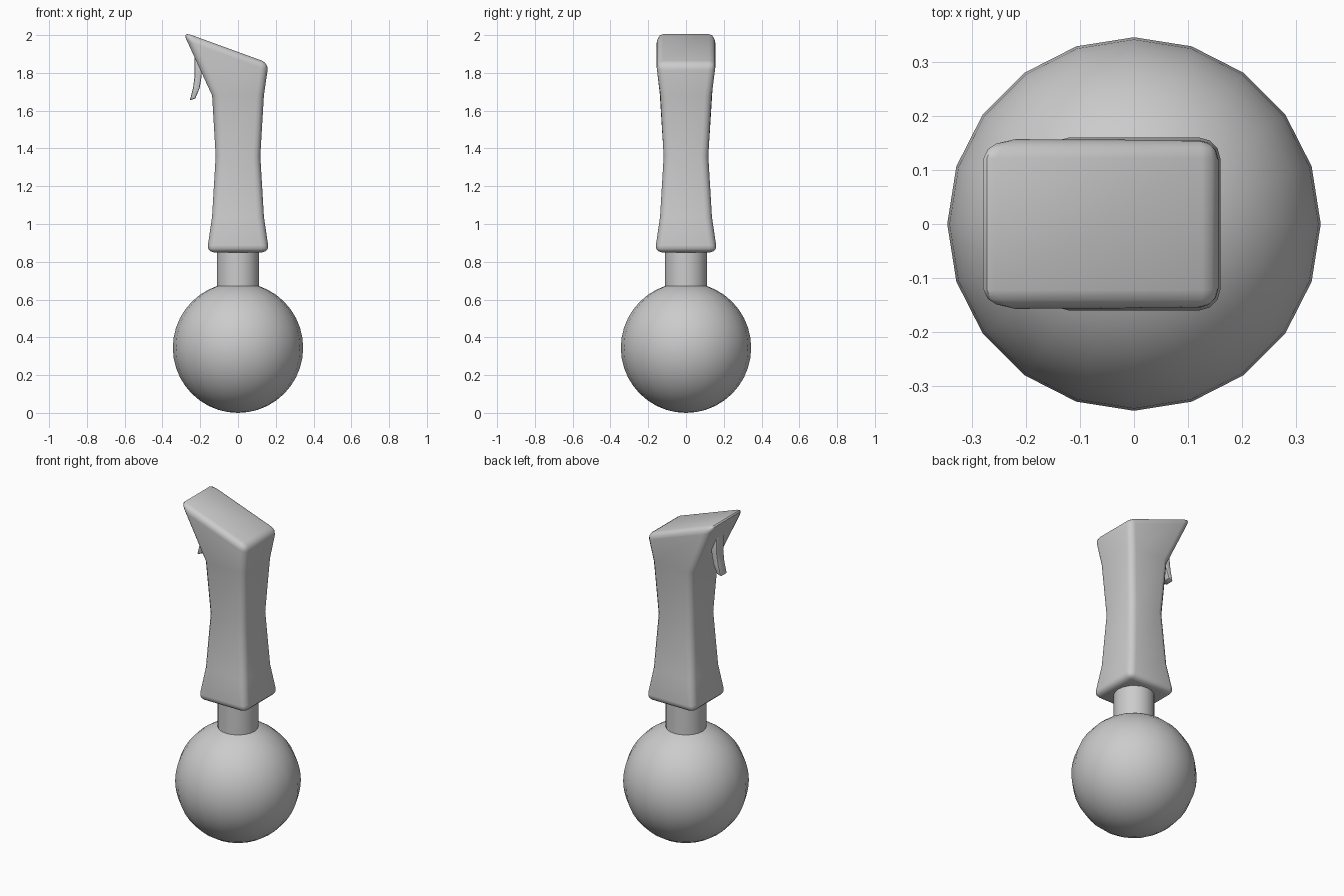
import bpy, bmesh, math

cube = bpy.data.objects.get("Cube")
if cube:
    bpy.data.objects.remove(cube, do_unlink=True)

grey = bpy.data.materials.new("plain_grey")
grey.use_nodes = True
colour = (0.6, 0.6, 0.6, 1)
grey.diffuse_color = colour
grey.node_tree.nodes["Principled BSDF"].inputs["Base Color"].default_value = colour


def finish(obj, name, angle=35):
    obj.name = name
    obj.data.materials.clear()
    obj.data.materials.append(grey)
    bpy.ops.object.select_all(action="DESELECT")
    obj.select_set(True)
    bpy.context.view_layer.objects.active = obj
    bpy.ops.object.shade_smooth_by_angle(angle=math.radians(angle))


def loft(name, rings, bevel, segments, limit):
    """Skin four-cornered rings, cap both ends and round the sharp edges."""
    bm = bmesh.new()
    loops = [[bm.verts.new(p) for p in ring] for ring in rings]
    for low, high in zip(loops, loops[1:]):
        for i in range(4):
            j = (i + 1) % 4
            bm.faces.new((low[i], low[j], high[j], high[i]))
    bm.faces.new(loops[0][::-1])
    bm.faces.new(loops[-1])
    bmesh.ops.recalc_face_normals(bm, faces=bm.faces)
    sharp = [e for e in bm.edges if e.calc_face_angle() > math.radians(limit)]
    bmesh.ops.bevel(bm, geom=sharp, offset=bevel, segments=segments,
                    profile=0.5, affect="EDGES", clamp_overlap=True)
    mesh = bpy.data.meshes.new(name)
    bm.to_mesh(mesh)
    bm.free()
    obj = bpy.data.objects.new(name, mesh)
    bpy.context.collection.objects.link(obj)
    finish(obj, name, 40)


def section(left, z_left, right, z_right, half):
    return [(left, -half, z_left), (right, -half, z_right),
            (right, half, z_right), (left, half, z_left)]


# Ball at the base
bpy.ops.mesh.primitive_uv_sphere_add(segments=20, ring_count=20, radius=0.345,
                                     location=(0, 0, 0.345))
finish(bpy.context.object, "ball")

# Neck joining ball and grip
bpy.ops.mesh.primitive_cylinder_add(vertices=20, radius=0.112, depth=0.26,
                                    location=(0, 0, 0.76))
finish(bpy.context.object, "neck")

# Waisted grip with a slanted, overhanging head
loft("grip", [
    section(-0.165, 0.85, 0.165, 0.85, 0.165),
    section(-0.137, 1.04, 0.137, 1.04, 0.137),
    section(-0.118, 1.36, 0.118, 1.36, 0.118),
    section(-0.137, 1.68, 0.137, 1.68, 0.137),
    section(-0.292, 2.017, 0.162, 1.852, 0.16),
], 0.038, 3, 50)

# Curved trigger hanging below the overhang
loft("trigger", [
    section(-0.255, 1.655, -0.226, 1.665, 0.03),
    section(-0.238, 1.72, -0.203, 1.72, 0.032),
    section(-0.229, 1.79, -0.193, 1.78, 0.034),
    section(-0.232, 1.90, -0.188, 1.86, 0.036),
], 0.007, 2, 50)
